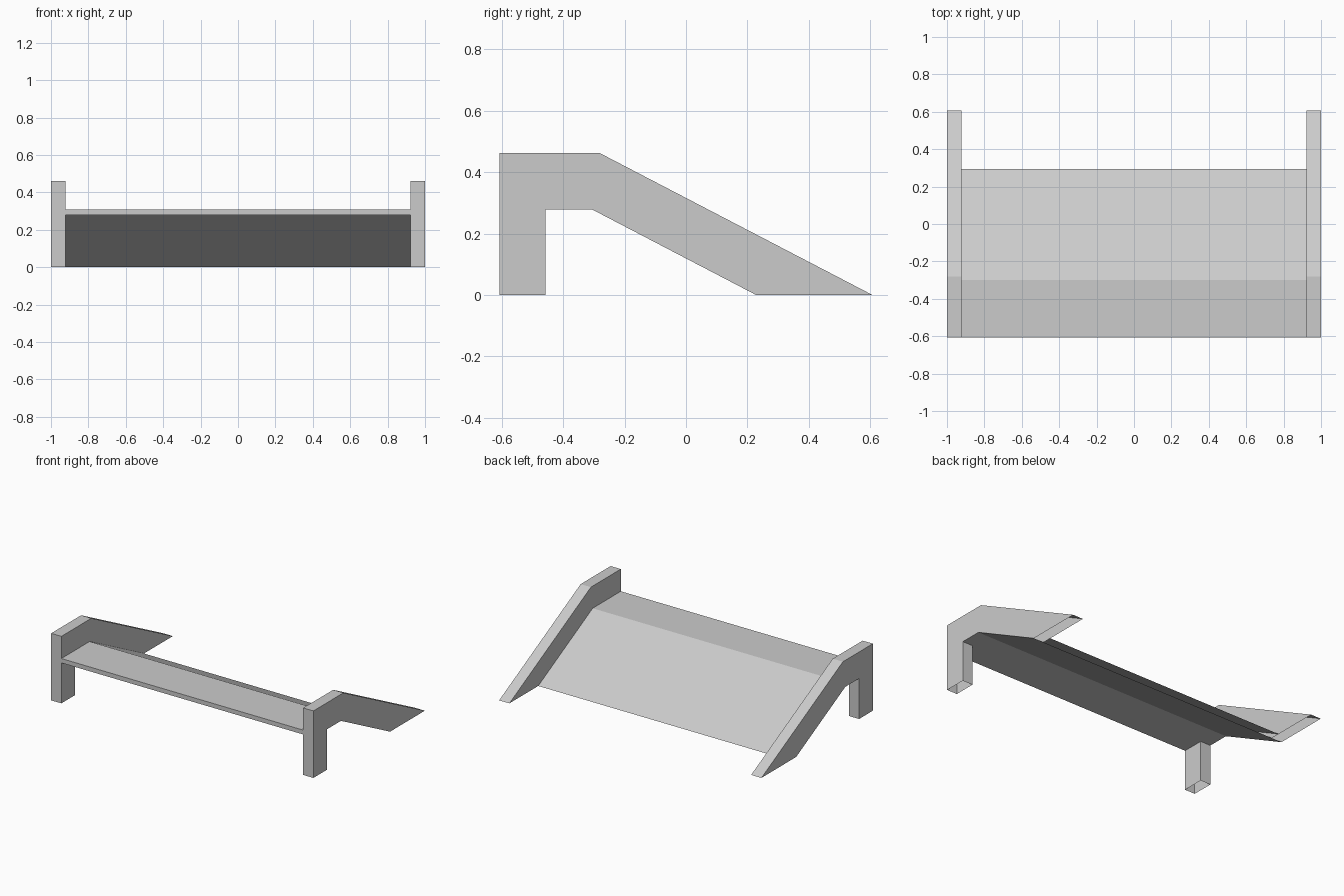
import bpy
import bmesh

if "Cube" in bpy.data.objects:
    bpy.data.objects.remove(bpy.data.objects["Cube"])

grey = bpy.data.materials.new("light grey")
grey.diffuse_color = (0.6, 0.6, 0.6, 1)
grey.use_nodes = True
grey.node_tree.nodes["Principled BSDF"].inputs["Base Color"].default_value = grey.diffuse_color


def extrude_profile(name, profile, x0, x1, open_ends=False):
    """Extrude a (y, z) outline along x, leaving faces on the ground open."""
    bm = bmesh.new()
    rings = [[bm.verts.new((x, y, z)) for y, z in profile] for x in (x0, x1)]
    n = len(profile)
    for i in range(n):
        j = (i + 1) % n
        bm.faces.new((rings[0][i], rings[0][j], rings[1][j], rings[1][i]))
    if not open_ends:
        for ring in rings:
            bm.faces.new(ring)
    else:
        bmesh.ops.holes_fill(bm, edges=bm.edges[:], sides=n)
    bmesh.ops.recalc_face_normals(bm, faces=bm.faces[:])
    # hollow underside: no faces where the part rests on the ground
    ground = [f for f in bm.faces if all(v.co.z < 1e-4 for v in f.verts)]
    bmesh.ops.delete(bm, geom=ground, context='FACES_ONLY')
    if open_ends:
        ends = [f for f in bm.faces if abs(f.normal.x) > 0.9]
        bmesh.ops.delete(bm, geom=ends, context='FACES_ONLY')
    mesh = bpy.data.meshes.new(name)
    bm.to_mesh(mesh)
    bm.free()
    mesh.materials.append(grey)
    obj = bpy.data.objects.new(name, mesh)
    bpy.context.collection.objects.link(obj)
    return obj


# side frames: front leg, level top and sloping rail down to the ground
frame = [(-0.607, 0), (-0.457, 0), (-0.457, 0.279), (-0.307, 0.279),
         (0.228, 0), (0.607, 0), (-0.281, 0.462), (-0.607, 0.462)]
for side, label in ((-1, "left"), (1, "right")):
    extrude_profile(label + "_side_frame", frame, side * 0.922, side * 1.0)

# thin deck: level platform followed by a ramp, spanning between the frames
deck = [(-0.607, 0.279), (-0.307, 0.279), (0.228, 0),
        (0.293, 0), (-0.3, 0.309), (-0.607, 0.309)]
extrude_profile("ramp_deck", deck, -0.922, 0.922, open_ends=True)
